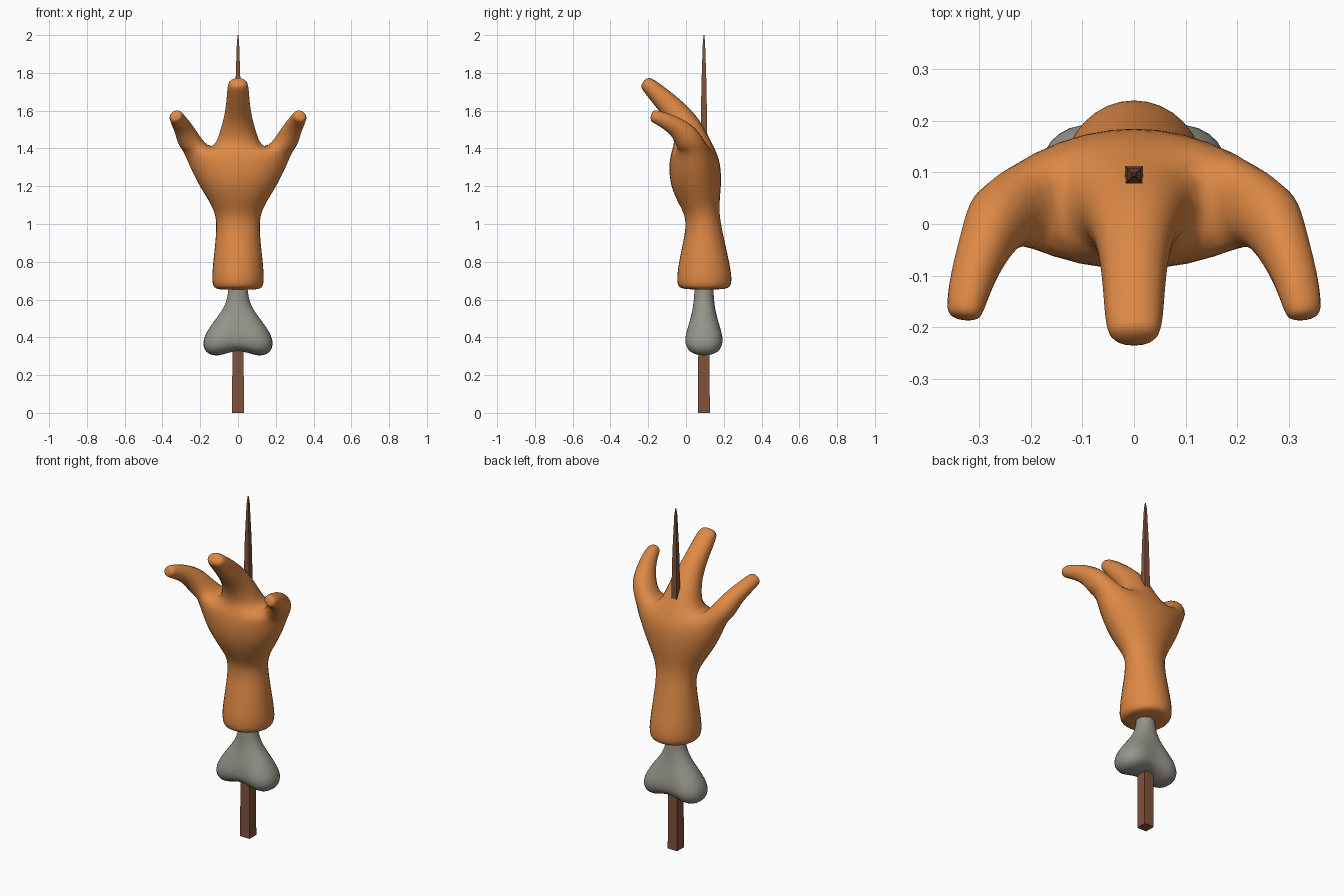
import bpy, bmesh
from mathutils import Vector as V

if "Cube" in bpy.data.objects:
    bpy.data.objects.remove(bpy.data.objects["Cube"])


def material(name, rgb):
    m = bpy.data.materials.new(name)
    m.diffuse_color = (*rgb, 1)
    m.use_nodes = True
    m.node_tree.nodes["Principled BSDF"].inputs["Base Color"].default_value = m.diffuse_color
    return m


def ring(bm, z, xs, ys, cy, dz=None):
    """Closed loop: front row left to right, then back row right to left."""
    dz = dz or [0] * len(xs)
    pts = [(x, cy - y, z + d) for x, y, d in zip(xs, ys, dz)]
    pts += [(x, cy + y, z + d) for x, y, d in reversed(list(zip(xs, ys, dz)))]
    return [bm.verts.new(p) for p in pts]


def bridge(bm, a, b):
    n = len(a)
    for i in range(n):
        bm.faces.new((a[i], a[(i + 1) % n], b[(i + 1) % n], b[i]))


def loft(bm, rings):
    for a, b in zip(rings, rings[1:]):
        bridge(bm, a, b)


def cap(bm, loop):
    """Fill a front/back loop with a strip of quads."""
    n = len(loop)
    for i in range(n // 2 - 1):
        bm.faces.new((loop[i], loop[i + 1], loop[n - 2 - i], loop[n - 1 - i]))


def finish(bm, name, mat, levels=0):
    bmesh.ops.recalc_face_normals(bm, faces=bm.faces)
    me = bpy.data.meshes.new(name)
    bm.to_mesh(me)
    bm.free()
    me.materials.append(mat)
    ob = bpy.data.objects.new(name, me)
    bpy.context.collection.objects.link(ob)
    if levels:
        for p in me.polygons:
            p.use_smooth = True
        sub = ob.modifiers.new("smooth_form", 'SUBSURF')
        sub.levels = sub.render_levels = levels
    return ob


orange = material("orange_skin", (0.73, 0.25, 0.06))
grey = material("grey_bone", (0.30, 0.295, 0.255))
brown = material("brown_wood", (0.22, 0.085, 0.042))
CY = 0.095

# Square wooden stake, tapering to a point
bm = bmesh.new()
stake = [ring(bm, z, (-r, r), (r, r), CY) for z, r in
         ((0, .031), (.35, .03), (1.45, .018), (1.75, .013), (1.96, .006), (2, .002))]
loft(bm, stake)
cap(bm, stake[0])
cap(bm, stake[-1])
finish(bm, "stake", brown)

# Bone end with two knobs: z, x outer/inner, depth outer/inner/centre, z shift
bm = bmesh.new()
bone = []
for z, a, b, yo, yi, yc, dz in (
        (.74, .050, .030, .016, .042, .052, (0, 0, 0)),
        (.60, .050, .030, .018, .044, .054, (0, 0, 0)),
        (.52, .100, .052, .032, .062, .066, (0, 0, 0)),
        (.44, .165, .090, .048, .098, .085, (0, 0, 0)),
        (.37, .195, .112, .062, .120, .088, (0, 0, 0)),
        (.302, .172, .105, .050, .080, .055, (.012, -.012, .04))):
    bone.append(ring(bm, z, (-a, -b, 0, b, a), (yo, yi, yc, yi, yo), CY,
                     (dz[0], dz[1], dz[2], dz[1], dz[0])))
loft(bm, bone)
cap(bm, bone[0])
cap(bm, bone[-1])
finish(bm, "bone", grey, 2)

# Hand: forearm and palm as octagonal loops (z, half width, half depth, centre y)
bm = bmesh.new()
palm = []
for z, rx, ry, cy, spread in (
        (.652, .105, .112, .098, 1), (.668, .135, .142, .097, 1),
        (.73, .138, .146, .097, 1), (.86, .124, .120, .095, 1),
        (1.02, .108, .084, .095, 1), (1.10, .138, .105, .070, 1),
        (1.20, .203, .134, .052, 1), (1.30, .253, .138, .047, 1.05),
        (1.385, .285, .122, .042, 1.15)):
    a, b = rx * 1.025, rx * .425 * spread
    yo, yi = ry * .425, ry * 1.025
    palm.append(ring(bm, z, (-a, -b, b, a), (yo, yi, yi, yo), cy))
loft(bm, palm)
cap(bm, palm[0])
top = palm[-1]

# Fingers grow from the three openings at the top of the palm
middle = [((0, .015, 1.49), .095, .085), ((0, -.04, 1.58), .070, .068),
          ((0, -.125, 1.665), .060, .056), ((0, -.20, 1.737), .056, .042),
          ((0, -.226, 1.757), .042, .030)]
outer = [((.262, .015, 1.445), .062, .075), ((.288, -.035, 1.505), .050, .055),
         ((.315, -.105, 1.547), .043, .042), ((.328, -.165, 1.570), .038, .034),
         ((.331, -.186, 1.575), .028, .024)]


def finger(base, path, side):
    pts = [V((c[0] * side, c[1], c[2])) for c, _, _ in path]
    loops = [base]
    for i, (_, w, d) in enumerate(path):
        t = (pts[min(i + 1, len(pts) - 1)] - pts[max(i - 1, 0)]).normalized()
        u = V((0, 1, 0)).cross(t).normalized()
        v = t.cross(u)
        u, v = u * w * 1.08, v * d * 1.08
        loops.append([bm.verts.new(pts[i] + q) for q in (-u - v, u - v, u + v, v - u)])
    loft(bm, loops)
    bm.faces.new(loops[-1])


for k, path, side in ((0, outer, -1), (1, middle, 1), (2, outer, 1)):
    finger([top[k], top[k + 1], top[6 - k], top[7 - k]], path, side)
finish(bm, "hand", orange, 2)
